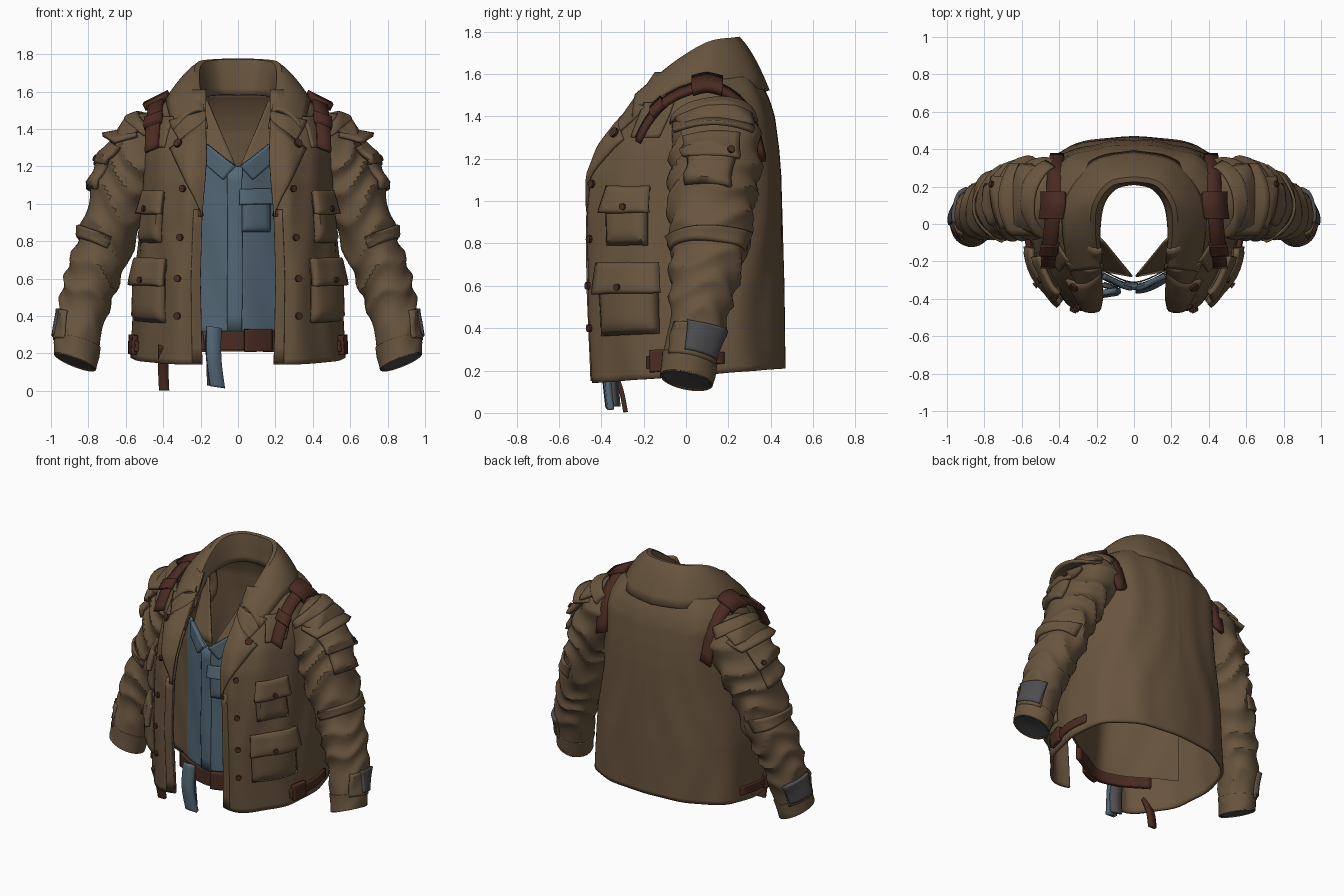
import bpy, bmesh, math
from mathutils import Vector

if "Cube" in bpy.data.objects:
    bpy.data.objects.remove(bpy.data.objects["Cube"])


def material(name, rgb):
    m = bpy.data.materials.new(name)
    m.diffuse_color = (*rgb, 1)
    m.use_nodes = True
    m.node_tree.nodes["Principled BSDF"].inputs["Base Color"].default_value = m.diffuse_color
    return m


BROWN = material("jacket_brown", (0.14, 0.09, 0.049))
LEATHER = material("dark_leather", (0.068, 0.024, 0.015))
BLUE = material("shirt_blue", (0.085, 0.135, 0.178))
GREY = material("cuff_grey", (0.075, 0.075, 0.08))


def spline(rows, t):
    """Smooth curve through rows of numbers, t from 0 to 1."""
    n = len(rows) - 1
    f = min(max(t, 0), 1) * n
    i = min(int(f), n - 1)
    f -= i
    p = [rows[min(max(i + k, 0), n)] for k in (-1, 0, 1, 2)]
    return [0.5 * (2*b + (c-a)*f + (2*a-5*b+4*c-d)*f*f + (3*b-a-3*c+d)*f**3)
            for a, b, c, d in zip(*p)]


def grid(name, fn, nu, nv, mat, thick=0.02, mirror=True, offset=-1.0, mat2=None, rule=None):
    """Sheet from fn(a, b) with a, b in 0..1, mirrored and thickened."""
    bm = bmesh.new()
    vs = [[bm.verts.new(fn(i / nu, j / nv)) for j in range(nv + 1)] for i in range(nu + 1)]
    for i in range(nu):
        for j in range(nv):
            f = bm.faces.new((vs[i][j], vs[i+1][j], vs[i+1][j+1], vs[i][j+1]))
            if rule and rule(f.calc_center_median()):
                f.material_index = 1
    bmesh.ops.remove_doubles(bm, verts=bm.verts, dist=1e-5)
    me = bpy.data.meshes.new(name)
    bm.to_mesh(me)
    bm.free()
    me.materials.append(mat)
    if mat2:
        me.materials.append(mat2)
    ob = bpy.data.objects.new(name, me)
    bpy.context.collection.objects.link(ob)
    if mirror:
        ob.modifiers.new("mirror", 'MIRROR').merge_threshold = 0.002
    if thick:
        s = ob.modifiers.new("thickness", 'SOLIDIFY')
        s.thickness, s.offset = thick, offset
    bpy.context.view_layer.objects.active = ob
    ob.select_set(True)
    bpy.ops.object.shade_smooth_by_angle(angle=math.radians(35))
    ob.select_set(False)
    return ob


# --- base surfaces -------------------------------------------------------
# body levels: height, half width, front y, back y, front edge x
LEVELS = [(.14, .57, -.45, .47, .19), (.6, .55, -.47, .465, .20), (.95, .515, -.468, .455, .19),
          (1.12, .505, -.45, .45, .175), (1.25, .5, -.40, .44, .165), (1.4, .49, -.29, .42, .17),
          (1.48, .455, -.235, .395, .17), (1.55, .39, -.19, .36, .17), (1.61, .30, -.15, .32, .17)]
# outline of one half: share of width, share of front edge, depth
SECTION = [(0, 1, .02), (.3, .7, .01), (.65, .35, .13), (.93, .07, .32), (1, 0, .55),
           (.94, 0, .76), (.68, 0, .92), (.32, 0, .985), (0, 0, 1)]


def body(u, z):
    k = 0
    while k < len(LEVELS) - 2 and z > LEVELS[k + 1][0]:
        k += 1
    a, b = LEVELS[k], LEVELS[k + 1]
    f = (z - a[0]) / (b[0] - a[0])
    _, w, yf, yb, xe = [p + (q - p) * f for p, q in zip(a, b)]
    sx, se, t = spline(SECTION, u)
    fold = .009 * math.sin(u * 38 + 2.5 * math.sin(z * 4)) * math.sin(math.pi * u)
    return Vector(((sx * w + se * xe) * (1 + fold), yf + (yb - yf) * t + fold * (2*t - 1),
                   z + .07 * t * max(0, 1 - (z - .14) / .5)))


ARM = [(.40, .12, 1.42, .08, .10), (.44, .13, 1.37, .16, .20), (.55, .14, 1.19, .165, .215),
       (.64, .12, 1.0, .16, .205), (.705, .11, .8, .15, .185), (.78, .08, .6, .145, .16),
       (.835, .05, .4, .13, .135), (.872, .0, .15, .108, .122)]


def arm(a, s, off=0):
    x, y, z, rx, ry = spline(ARM, s)
    p, q = spline(ARM, s - .02), spline(ARM, s + .02)
    t = (Vector(q[:3]) - Vector(p[:3])).normalized()
    e2 = (Vector((0, 1, 0)) - t * t.y).normalized()
    e1 = t.cross(e2)
    ridge = 1 - 2 * abs(math.sin(9 * math.pi * s + 1.2 * math.sin(a + 1) + .8 * math.sin(3*a + 9*s)
                                 + .5 * math.sin(17 * s)))
    amp = .07 * min(1, s * 4) * min(1, (1 - s) * 7 + .1)
    k = 1 + amp * ridge
    v = Vector((x, y, z)) + e1 * (rx*k + off) * math.cos(a) + e2 * (ry*k + off) * math.sin(a)
    v.z += .25 * (v.x - x) * max(0, s - .85) / .15     # slanted cuff opening
    return v


def shirt(x, z):
    return Vector((x, -.37 + .6 * math.sqrt(x * x + .006) + .004 * math.sin(9*z + 25*x), z))


def lifted(surf, u, v, off):
    """Point raised off a surface along its outward normal."""
    if surf is arm:
        return arm(u, v, off)
    e = .004
    n = (surf(u + e, v) - surf(u - e, v)).cross(surf(u, v + e) - surf(u, v - e))
    return surf(u, v) + n.normalized() * off


def patch(name, surf, corners, base, mat=BROWN, puff=0, flare=0, n=10, mirror=True):
    """Plate lying on a surface; corners run low-front, low-back, high-back, high-front."""
    c = [Vector(p) for p in corners]

    def fn(a, b):
        p = (c[0].lerp(c[1], a)).lerp(c[3].lerp(c[2], a), b)
        edge = max(abs(2*a - 1), abs(2*b - 1))
        return lifted(surf, p.x, p.y, base + puff * (1 - edge**6) + flare * (1 - b))
    return grid(name, fn, n, n, mat, min(base, .02) + .008, mirror)


def strap(name, pts, across, width, mat, thick=.018, mirror=True):
    d = Vector(across).normalized() * width
    return grid(name, lambda a, b: Vector(spline(pts, b)) + d * (a - .5), 2, 16, mat, thick, mirror, 0)


def button(name, surf, u, v, off=.012, r=.019, mirror=True):
    p, q = lifted(surf, u, v, off), lifted(surf, u, v, off + .014)
    n = (q - p).normalized()
    e1 = n.orthogonal().normalized()
    e2 = n.cross(e1)

    def fn(a, b):
        w = 2 * math.pi * a
        rr, h = [(r, p), (r, q), (0.0, q)][round(b * 2)]
        return h + (e1 * math.cos(w) + e2 * math.sin(w)) * rr
    grid(name, fn, 10, 2, LEATHER, 0, mirror)


# --- jacket body ---------------------------------------------------------
grid("jacket_body", lambda a, b: body(a, .14 + 1.47 * b), 64, 48, BROWN, .02)
patch("front_placket", body, [(.004, .15), (.07, .15), (.07, .97), (.004, .97)], .008)
patch("lapel", body, [(.0, .93), (.02, .93), (.225, 1.29), (.0, 1.46)], .016, puff=.008, n=14)
patch("upper_lapel", body, [(.0, 1.28), (.17, 1.33), (.24, 1.44), (.0, 1.5)], .014)
patch("shoulder_yoke", body, [(.26, 1.3), (.36, 1.3), (.36, 1.46), (.22, 1.46)], .012)

# folded collar: inner foot, fold and outer edge, from front to back
FOOT = [(.17, -.25, 1.40), (.19, -.07, 1.54), (.17, .10, 1.57), (.10, .195, 1.58), (0, .22, 1.58)]
FOLD = [(.19, -.23, 1.50), (.215, -.05, 1.65), (.205, .10, 1.75), (.125, .21, 1.775), (0, .235, 1.78)]
DROP = [(.34, -.25, 1.39), (.375, -.04, 1.535), (.36, .15, 1.55), (.22, .335, 1.53), (0, .385, 1.52)]


def collar(a, b):
    p, q, r = [Vector(spline(k, a)) for k in (FOOT, FOLD, DROP)]
    if b < .45:
        return p.lerp(q, b / .45)
    f = (b - .45) / .55
    return q.lerp(r, f) + Vector((0, 0, .12)) * f * (1 - f)


grid("collar", collar, 28, 12, BROWN, .022, True, 0)

# --- body pockets and buttons --------------------------------------------
for tag, u0, u1, z0, z1, zf in (("chest", .235, .375, .79, 1.0, 1.07), ("lower", .2, .4, .36, .62, .71)):
    patch(tag + "_pocket", body, [(u0, z0), (u1, z0), (u1, zf - .03), (u0, zf - .03)], .015, puff=.035)
    patch(tag + "_pocket_flap", body, [(u0 - .01, z1 - .06), (u1 + .01, z1 - .06),
          (u1 + .003, zf), (u0, zf)], .032, puff=.012, flare=.024)
    button(tag + "_pocket_button", body, (u0 + u1) / 2, z1 - .03, .06, .016)
for i, z in enumerate((1.08, .82, .6, .4)):
    button(f"front_button_{i}", body, .14, z, .004)
button("lapel_button", body, .17, 1.31, .024, .024)

# --- sleeves -------------------------------------------------------------
grid("sleeve", lambda a, b: arm(2 * math.pi * a, 1 - b), 40, 90, BROWN, .0)
grid("cuff_lining", lambda a, b: arm(2 * math.pi * a, .993).lerp(Vector(spline(ARM, .985)[:3]), b),
     32, 3, GREY, 0)
patch("cuff_band", arm, [(-math.pi, .995), (math.pi, .995), (math.pi, .93), (-math.pi, .93)], .006, n=32)
patch("cuff_tab", arm, [(-.9, .94), (1.2, .94), (1.2, .86), (-.9, .86)], .012)
patch("cuff_plate", arm, [(-.2, .93), (1.1, .93), (1.2, .855), (-.3, .855)], .022, GREY)
patch("elbow_fold", arm, [(-1.7, .61), (1.5, .59), (1.5, .53), (-1.7, .56)], .006, puff=.016, n=16)
patch("sleeve_pocket", arm, [(-.62, .42), (.42, .42), (.42, .26), (-.62, .26)], .022, puff=.02)
patch("sleeve_pocket_flap", arm, [(-.66, .335), (.46, .335), (.52, .25), (-.72, .25)], .034, flare=.016)
button("sleeve_pocket_button", arm, .28, .315, .044, .018)
patch("shoulder_flap", arm, [(-.8, .22), (.8, .22), (1.1, .13), (-1.1, .13)], .012, flare=.02, n=14)
patch("shoulder_cap", arm, [(-1.3, .165), (1.4, .165), (1.4, .09), (-1.3, .09)], .014, puff=.01, n=16)
# pointed flap standing out from the shoulder
grid("shoulder_wing", lambda a, b: Vector((.54 + (.185 - .25 * (a - .5)**2) * b, -.06 + .38 * a,
     1.405 - .035 * b - .16 * (a - .5)**2)), 12, 6, BROWN, .022, True, 0)

# --- shoulder straps -----------------------------------------------------
strap("shoulder_strap", [(.46, -.225, 1.29), (.455, -.17, 1.39), (.445, -.07, 1.49), (.43, .1, 1.545),
      (.425, .23, 1.49), (.42, .31, 1.39), (.41, .365, 1.2)], (1, .0, -.4), .08, LEATHER, .028)
strap("strap_buckle", [(.44, .03, 1.545), (.43, .1, 1.56), (.43, .17, 1.545)], (1, 0, -.5), .14, LEATHER, .04)
strap("strap_loop", [(.455, -.16, 1.42), (.45, -.11, 1.47)], (1, 0, -.35), .1, LEATHER, .038)

# --- shirt, with brown lining behind and at the sides --------------------


def shirt_sheet(a, b):
    x = -.45 + .9 * a
    top = 1.2 + min(abs(x), .2) * .65
    return shirt(x, .3 + (top - .3) * b)


grid("shirt_front", shirt_sheet, 48, 24, BLUE, .012, False, 1.0, BROWN, lambda c: abs(c.x) > .22)
grid("shirt_lining", lambda a, b: shirt_sheet(a, b) + Vector((0, .012, -.02)), 48, 24, BROWN, 0, False)
NECK = [Vector(p) for p in ((.01, -.285, 1.2), (.2, -.25, 1.2), (.21, -.06, 1.56), (.165, -.1, 1.55))]
grid("inner_neck_panel", lambda a, b: NECK[0].lerp(NECK[1], a).lerp(NECK[3].lerp(NECK[2], a), b),
     6, 8, BROWN, .012)
patch("shirt_collar", shirt, [(.07, 1.13), (.16, 1.21), (.16, 1.32), (.01, 1.2)], .03, BLUE)
patch("shirt_placket", shirt, [(-.05, .31), (.02, .31), (.02, 1.2), (-.05, 1.2)], .022, BLUE, mirror=False)
patch("shirt_pocket", shirt, [(.02, .85), (.16, .85), (.16, 1.05), (.02, 1.05)], .024, BLUE, .012, mirror=False)
patch("shirt_pocket_flap", shirt, [(.01, 1.0), (.17, 1.0), (.17, 1.08), (.01, 1.08)], .03, BLUE,
      flare=.02, mirror=False)

# --- belt, tabs and hanging ends -----------------------------------------
patch("belt", shirt, [(-.3, .22), (.3, .22), (.3, .32), (-.3, .32)], .03, LEATHER, n=20, mirror=False)
patch("belt_buckle", shirt, [(.03, .21), (.16, .21), (.16, .33), (.03, .33)], .045, LEATHER, mirror=False)
strap("hanging_cloth", [(-.13, -.36, .34), (-.13, -.375, .18), (-.11, -.36, .02)], (1, .15, -.15), .08,
      BLUE, .03, False)
strap("hanging_cloth_fold", [(-.15, -.33, .32), (-.13, -.34, .18), (-.125, -.33, .03)], (1, -.3, 0), .08,
      GREY, .02, False)
strap("hanging_strap", [(-.4, -.36, .24), (-.4, -.31, .12), (-.395, -.285, 0.003)], (1, 0, 0), .055,
      LEATHER, .022, False)
patch("side_belt_tab", body, [(.36, .19), (.58, .19), (.58, .25), (.36, .25)], .016, LEATHER)
patch("side_buckle", body, [(.37, .17), (.43, .17), (.43, .28), (.37, .28)], .03, LEATHER)
